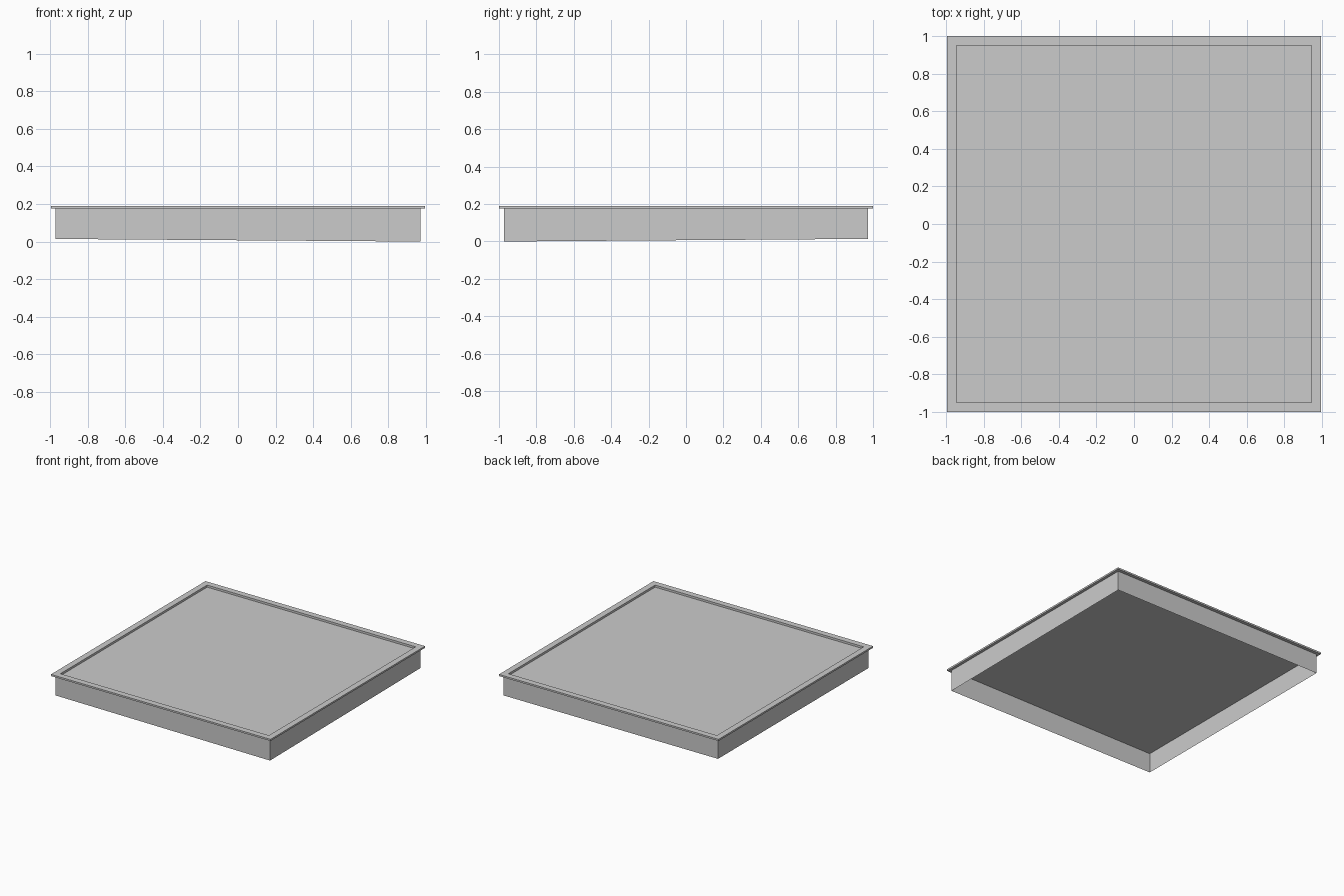
import bpy
import bmesh

if "Cube" in bpy.data.objects:
    bpy.data.objects.remove(bpy.data.objects["Cube"])

TOP, UNDER, PANEL = 0.19, 0.176, 0.173


def ring(bm, hx, hy, z):
    """Four vertices of a rectangle, counter-clockwise from front left."""
    return [bm.verts.new((sx * hx, sy * hy, z))
            for sx, sy in ((-1, -1), (1, -1), (1, 1), (-1, 1))]


def bridge(bm, a, b):
    for i in range(4):
        j = (i + 1) % 4
        bm.faces.new((a[i], a[j], b[j], b[i]))


def finish(bm, name):
    mesh = bpy.data.meshes.new(name)
    bm.to_mesh(mesh)
    bm.free()
    obj = bpy.data.objects.new(name, mesh)
    bpy.context.collection.objects.link(obj)
    return obj


# Rim frame: closed rectangular ring that overhangs the skirt
bm = bmesh.new()
loops = [ring(bm, 0.995, 1.0, UNDER), ring(bm, 0.995, 1.0, TOP),
         ring(bm, 0.945, 0.95, TOP), ring(bm, 0.945, 0.95, UNDER)]
for k in range(4):
    bridge(bm, loops[k], loops[(k + 1) % 4])
finish(bm, "rim_frame")

# Skirt: thin walls, open below, with the front right corner a little lower
bm = bmesh.new()
low = ring(bm, 0.972, 0.974, 0.014)
low[1].co.z = 0.0
bridge(bm, low, ring(bm, 0.972, 0.974, UNDER))
finish(bm, "skirt_walls")

# Recessed panel inside the rim
bm = bmesh.new()
edge = ring(bm, 0.945, 0.95, PANEL)
bm.faces.new(edge)
bridge(bm, edge, ring(bm, 0.945, 0.95, UNDER))
bmesh.ops.reverse_faces(bm, faces=bm.faces[1:])
finish(bm, "recessed_panel")
